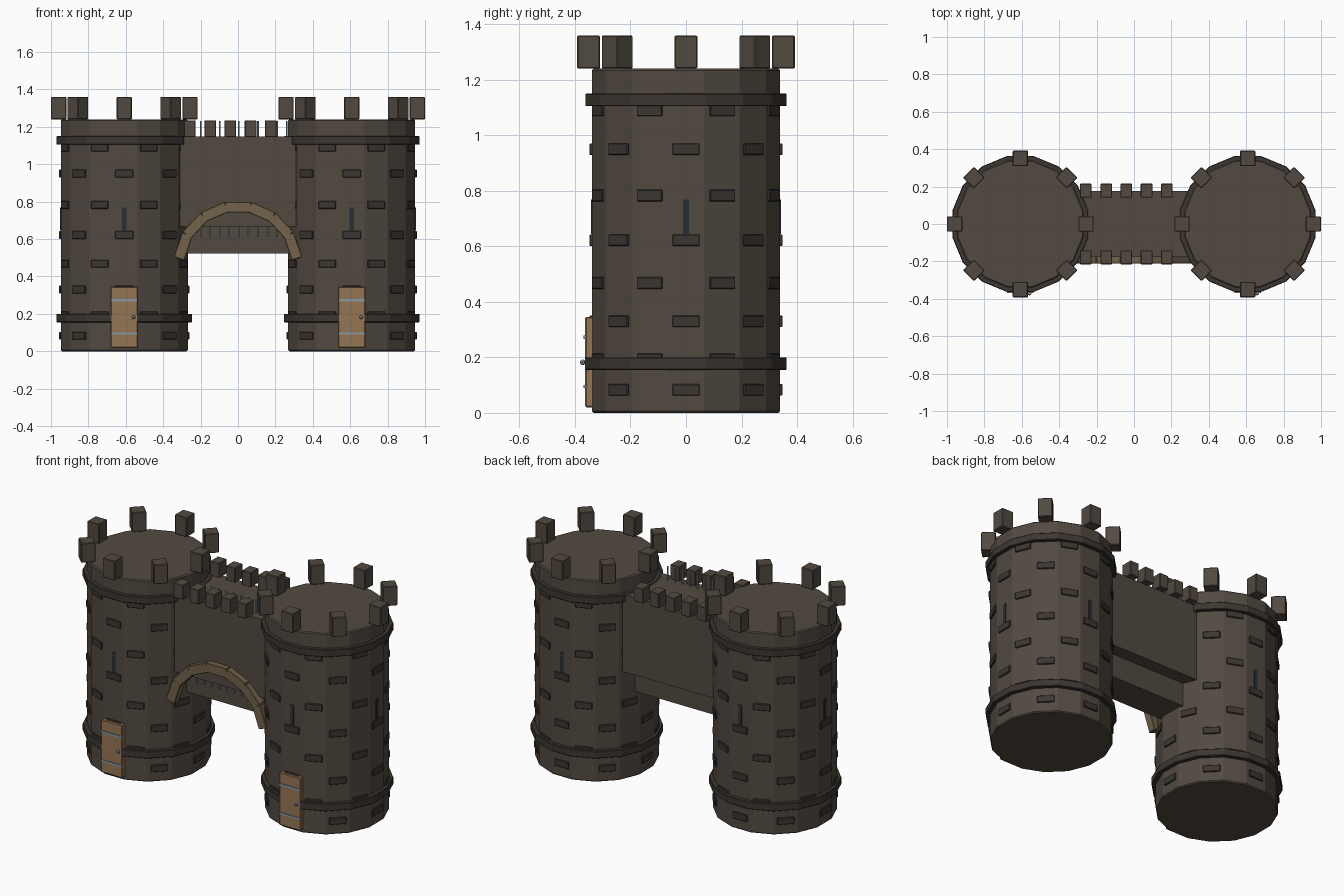
import bpy, bmesh
from math import pi, sin, cos, radians
from mathutils import Matrix, Vector

if "Cube" in bpy.data.objects:
    bpy.data.objects.remove(bpy.data.objects["Cube"])


def mat(name, rgb):
    m = bpy.data.materials.new(name)
    m.diffuse_color = (*rgb, 1)
    m.use_nodes = True
    m.node_tree.nodes["Principled BSDF"].inputs["Base Color"].default_value = m.diffuse_color
    return m


STONE = mat("stone", (0.085, 0.068, 0.053))
DARK = mat("dark_stone", (0.045, 0.037, 0.03))
SAND = mat("arch_stone", (0.17, 0.125, 0.07))
WOOD = mat("wood", (0.30, 0.18, 0.09))
IRON = mat("iron", (0.25, 0.31, 0.36))
VOID = mat("slit_dark", (0.02, 0.028, 0.032))


def finish(name, bm, material, bevel=0):
    me = bpy.data.meshes.new(name)
    bm.to_mesh(me)
    bm.free()
    ob = bpy.data.objects.new(name, me)
    me.materials.append(material)
    bpy.context.collection.objects.link(ob)
    if bevel:
        b = ob.modifiers.new("bevel", 'BEVEL')
        b.width, b.segments, b.limit_method = bevel, 1, 'ANGLE'
    return ob


def add_box(bm, size, m):
    bmesh.ops.create_cube(bm, size=1, matrix=m @ Matrix.Diagonal((*size, 1)))


def around(cx, angle, r, z):
    """Frame on a tower: local x points outward, local y runs along the wall."""
    return Matrix.Translation((cx + r * cos(angle), r * sin(angle), z)) @ Matrix.Rotation(angle, 4, 'Z')


def box(name, lo, hi, material, bevel=0):
    bm = bmesh.new()
    lo, hi = Vector(lo), Vector(hi)
    add_box(bm, hi - lo, Matrix.Translation((lo + hi) / 2))
    return finish(name, bm, material, bevel)


def drum(name, cx, r, z0, z1, material, bevel=0):
    bm = bmesh.new()
    bmesh.ops.create_cone(bm, cap_ends=True, segments=16, radius1=r, radius2=r, depth=z1 - z0,
                          matrix=Matrix.Translation((cx, 0, (z0 + z1) / 2)) @ Matrix.Rotation(pi / 16, 4, 'Z'))
    return finish(name, bm, material, bevel)


BRICK_ROWS = [0.083, 0.193, 0.33, 0.468, 0.622, 0.783, 0.95, 1.09]

for side, cx in (("left", -0.608), ("right", 0.608)):
    # tower body and bands
    drum(side + "_tower", cx, 0.346, 0, 1.24, STONE, 0.006)
    drum(side + "_lower_band", cx, 0.37, 0.155, 0.2, DARK, 0.003)
    drum(side + "_upper_band", cx, 0.37, 1.105, 1.15, DARK, 0.003)

    # raised bricks in staggered rows
    bm = bmesh.new()
    for row, z in enumerate(BRICK_ROWS):
        for k in range(8):
            add_box(bm, (0.03, 0.098, 0.042), around(cx, (k + 0.5 * (row % 2)) * pi / 4, 0.333, z))
    finish(side + "_bricks", bm, DARK, 0.003)

    # battlements
    bm = bmesh.new()
    for k in range(8):
        add_box(bm, (0.082, 0.082, 0.12), around(cx, k * pi / 4, 0.351, 1.30))
    finish(side + "_battlements", bm, STONE, 0.004)

    # arrow slits on the front, back and outer side
    bm = bmesh.new()
    for a in (-pi / 2, pi / 2, 0 if cx > 0 else pi):
        add_box(bm, (0.02, 0.022, 0.125), around(cx, a, 0.333, 0.707))
    finish(side + "_arrow_slits", bm, VOID)

    # door, hinge straps and knob
    box(side + "_door", (cx - 0.073, -0.363, 0.02), (cx + 0.073, -0.32, 0.345), WOOD, 0.004)
    for n, z in (("lower", 0.095), ("upper", 0.273)):
        box(f"{side}_{n}_hinge", (cx - 0.072, -0.369, z - 0.006), (cx + 0.072, -0.36, z + 0.006), IRON)
    bm = bmesh.new()
    bmesh.ops.create_uvsphere(bm, u_segments=8, v_segments=6, radius=0.01,
                              matrix=Matrix.Translation((cx + 0.05, -0.372, 0.182)))
    finish(side + "_door_knob", bm, IRON)

# gatehouse wall and lower lintel
box("gate_wall", (-0.31, -0.176, 0.668), (0.31, 0.176, 1.147), STONE)
box("gate_lintel", (-0.31, -0.10, 0.522), (0.31, 0.095, 0.668), STONE)

# gatehouse battlements
bm = bmesh.new()
for i in range(5):
    for y in (-0.178, 0.178):
        add_box(bm, (0.062, 0.075, 0.09), Matrix.Translation((-0.257 + 0.108 * i, y, 1.19)))
finish("gate_battlements", bm, STONE, 0.003)

# arch stones
bm = bmesh.new()
for i in range(7):
    a = radians(7 + 166 * (i + 0.5) / 7)
    m = Matrix.Translation((0.31 * cos(a), -0.187, 0.46 + 0.31 * sin(a))) @ Matrix.Rotation(-a, 4, 'Y')
    add_box(bm, (0.058, 0.05, 0.138), m)
finish("arch_stones", bm, SAND, 0.003)

# portcullis bars
bm = bmesh.new()
for i in range(11):
    bmesh.ops.create_cone(bm, cap_ends=True, segments=6, radius1=0.005, radius2=0.005, depth=0.62,
                          matrix=Matrix.Translation((-0.25 + 0.051 * i, -0.12, 0.92)))
finish("portcullis_bars", bm, IRON)
